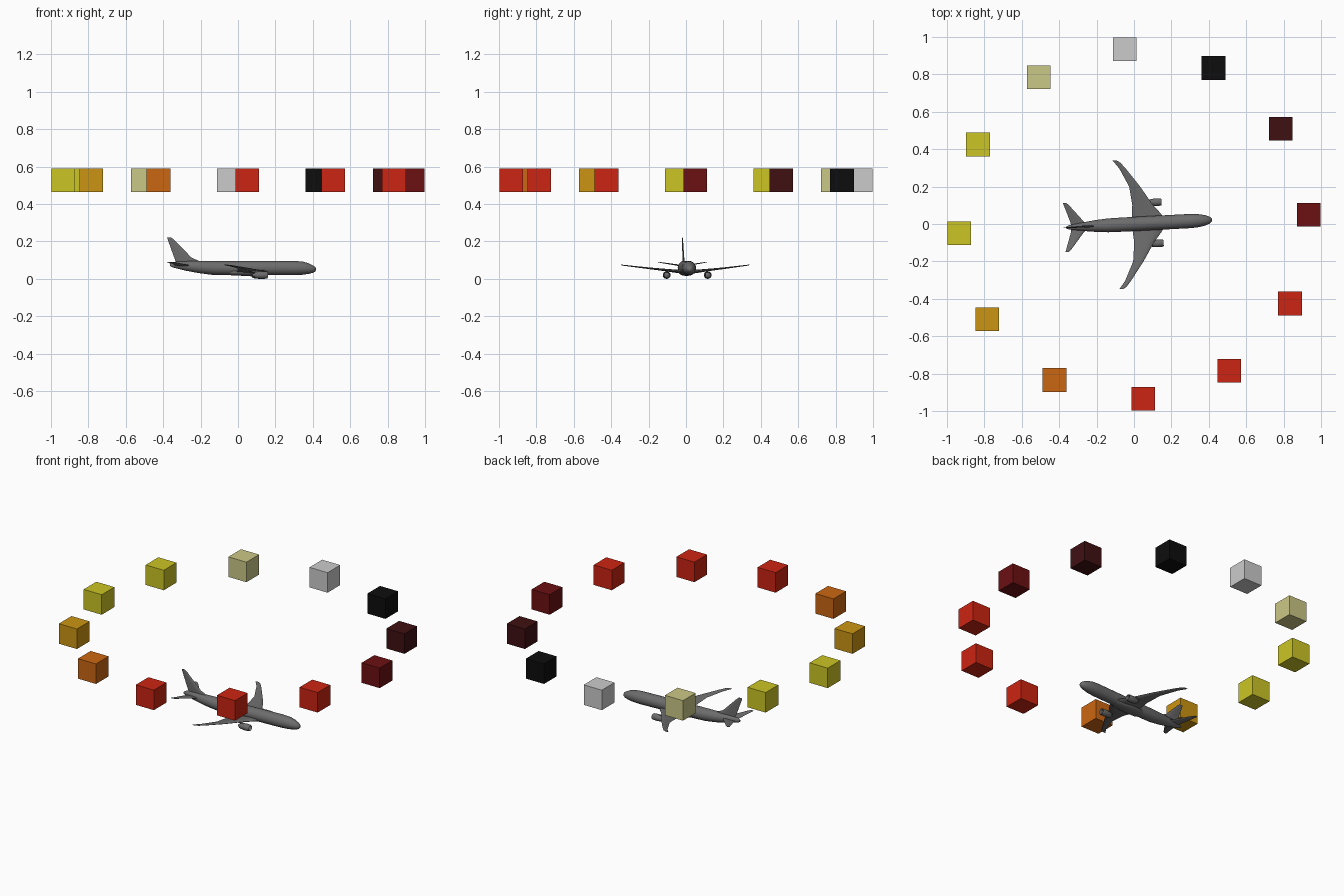
import bpy, bmesh, math
from mathutils import Matrix, Vector

if "Cube" in bpy.data.objects:
    bpy.data.objects.remove(bpy.data.objects["Cube"], do_unlink=True)

HEADING = math.radians(3)   # the airliner and the ring share this turn


def material(name, rgb):
    m = bpy.data.materials.new(name)
    m.use_nodes = True
    m.diffuse_color = (*rgb, 1)
    m.node_tree.nodes["Principled BSDF"].inputs["Base Color"].default_value = (*rgb, 1)
    return m


GREY = material("airliner grey", (0.15, 0.15, 0.15))
MAROON = material("maroon", (0.15, 0.005, 0.006))
DARK_MAROON = material("dark maroon", (0.05, 0.005, 0.006))
BLACK = material("black", (0.004, 0.004, 0.004))
PALE = material("light grey", (0.6, 0.6, 0.6))
KHAKI = material("pale khaki", (0.6, 0.58, 0.24))
YELLOW = material("yellow", (0.6, 0.56, 0.018))
AMBER = material("amber", (0.6, 0.3, 0.006))
ORANGE = material("orange", (0.6, 0.135, 0.006))
RED = material("red", (0.6, 0.018, 0.006))


def finish(name, bm, mat, turn=HEADING, smooth=True):
    bmesh.ops.recalc_face_normals(bm, faces=bm.faces)
    mesh = bpy.data.meshes.new(name)
    bm.to_mesh(mesh)
    bm.free()
    mesh.materials.append(mat)
    obj = bpy.data.objects.new(name, mesh)
    bpy.context.collection.objects.link(obj)
    obj.rotation_euler.z = turn
    if smooth:
        bpy.ops.object.select_all(action='DESELECT')
        obj.select_set(True)
        bpy.context.view_layer.objects.active = obj
        bpy.ops.object.shade_smooth_by_angle(angle=math.radians(40))
    return obj


def loft(name, rings, closed=False):
    """Skin a list of point rings, capping the ends unless the loft is closed."""
    bm = bmesh.new()
    loops = [[bm.verts.new(p) for p in ring] for ring in rings]
    pairs = list(zip(loops, loops[1:]))
    if closed:
        pairs.append((loops[-1], loops[0]))
    else:
        bm.faces.new(loops[0])
        bm.faces.new(loops[-1])
    for a, b in pairs:
        n = len(a)
        for i in range(n):
            j = (i + 1) % n
            bm.faces.new((a[i], a[j], b[j], b[i]))
    return finish(name, bm, GREY)


def oval(x, y, z, ry, rz, n=20):
    return [(x, y + ry * math.cos(2 * math.pi * i / n),
             z + rz * math.sin(2 * math.pi * i / n)) for i in range(n)]


# Chord fraction and thickness fraction around an aerofoil
AEROFOIL = [(0, 0), (0.08, 0.35), (0.3, 0.5), (0.65, 0.3), (1, 0.03),
            (1, -0.03), (0.65, -0.3), (0.3, -0.5), (0.08, -0.35)]


def aerofoil(lead, trail, thick, place):
    return [place(lead + (trail - lead) * c, thick * t) for c, t in AEROFOIL]


# Fuselage: x, bottom z, top z, half width
BODY = [(-0.363, 0.068, 0.082, 0.005), (-0.345, 0.06, 0.091, 0.012),
        (-0.28, 0.044, 0.095, 0.022), (-0.21, 0.031, 0.096, 0.031),
        (-0.14, 0.022, 0.096, 0.037), (-0.05, 0.02, 0.096, 0.038),
        (0.3, 0.02, 0.096, 0.038), (0.345, 0.022, 0.093, 0.035),
        (0.38, 0.027, 0.083, 0.028), (0.402, 0.033, 0.072, 0.02),
        (0.414, 0.04, 0.063, 0.011), (0.418, 0.047, 0.056, 0.004)]
loft("fuselage", [oval(x, 0, (b + t) / 2, w, (t - b) / 2) for x, b, t, w in BODY])

# Belly fairing under the wing roots
loft("belly_fairing", [oval(x, 0, 0.035, w, h) for x, w, h in
                       [(-0.07, 0.015, 0.008), (-0.03, 0.036, 0.017), (0.05, 0.042, 0.019),
                        (0.13, 0.036, 0.017), (0.18, 0.015, 0.008)]])

# Tail fin: z, leading x, trailing x, thickness
FIN = [(0.08, -0.2, -0.33, 0.012), (0.097, -0.212, -0.335, 0.011),
       (0.115, -0.25, -0.342, 0.01), (0.21, -0.343, -0.376, 0.005),
       (0.22, -0.356, -0.379, 0.003)]
loft("tail_fin", [aerofoil(a, b, t, lambda x, h, z=z: (x, h, z)) for z, a, b, t in FIN])

# Span y, height z, leading x, trailing x, thickness
WING = [(0.01, 0.037, 0.17, -0.012, 0.02), (0.05, 0.04, 0.145, -0.008, 0.018),
        (0.1, 0.046, 0.104, -0.004, 0.014), (0.2, 0.057, 0.042, -0.015, 0.009),
        (0.3, 0.069, -0.03, -0.063, 0.006), (0.332, 0.073, -0.056, -0.087, 0.005),
        (0.344, 0.075, -0.076, -0.098, 0.003)]
TAILPLANE = [(0.005, 0.07, -0.245, -0.335, 0.01), (0.03, 0.074, -0.27, -0.34, 0.008),
             (0.12, 0.088, -0.343, -0.37, 0.004), (0.131, 0.09, -0.356, -0.374, 0.003)]


def surface(name, sections, side):
    loft(name, [aerofoil(a, b, t, lambda x, h, y=y, z=z: (x, side * y, z + h))
                for y, z, a, b, t in sections])


# Engine profile round its own axis: x, radius (outer skin, then inner duct)
NACELLE = [(0.153, 0.017), (0.145, 0.0195), (0.12, 0.0205), (0.095, 0.018),
           (0.082, 0.014), (0.084, 0.012), (0.135, 0.015), (0.15, 0.015)]
CORE = [(0.138, 0.002), (0.13, 0.0155), (0.092, 0.0135), (0.072, 0.006)]

for side, word in ((1, "port"), (-1, "starboard")):
    surface(word + "_wing", WING, side)
    surface(word + "_tailplane", TAILPLANE, side)
    y = 0.11 * side
    loft(word + "_engine_nacelle", [oval(x, y, 0.0205, r, r, 16) for x, r in NACELLE], closed=True)
    loft(word + "_engine_core", [oval(x, y, 0.0205, r, r, 16) for x, r in CORE])
    # Pylon from the nacelle up to the wing
    loft(word + "_engine_pylon",
         [aerofoil(a, b, 0.006, lambda x, h, z=z: (x, y + h, z))
          for z, a, b in [(0.035, 0.135, 0.075), (0.046, 0.095, 0.035)]])

# Ring of upright cubes, anticlockwise from the nose
RING = [MAROON, DARK_MAROON, BLACK, PALE, KHAKI, YELLOW,
        YELLOW, AMBER, ORANGE, RED, RED, RED]
for i, mat in enumerate(RING):
    angle = HEADING + i * math.tau / len(RING)
    spot = Vector((0.936 * math.cos(angle), 0.936 * math.sin(angle), 0.527))
    bm = bmesh.new()
    bmesh.ops.create_cube(bm, size=0.126, matrix=Matrix.Translation(spot))
    finish(f"ring_cube_{i + 1}", bm, mat, turn=0, smooth=False)
